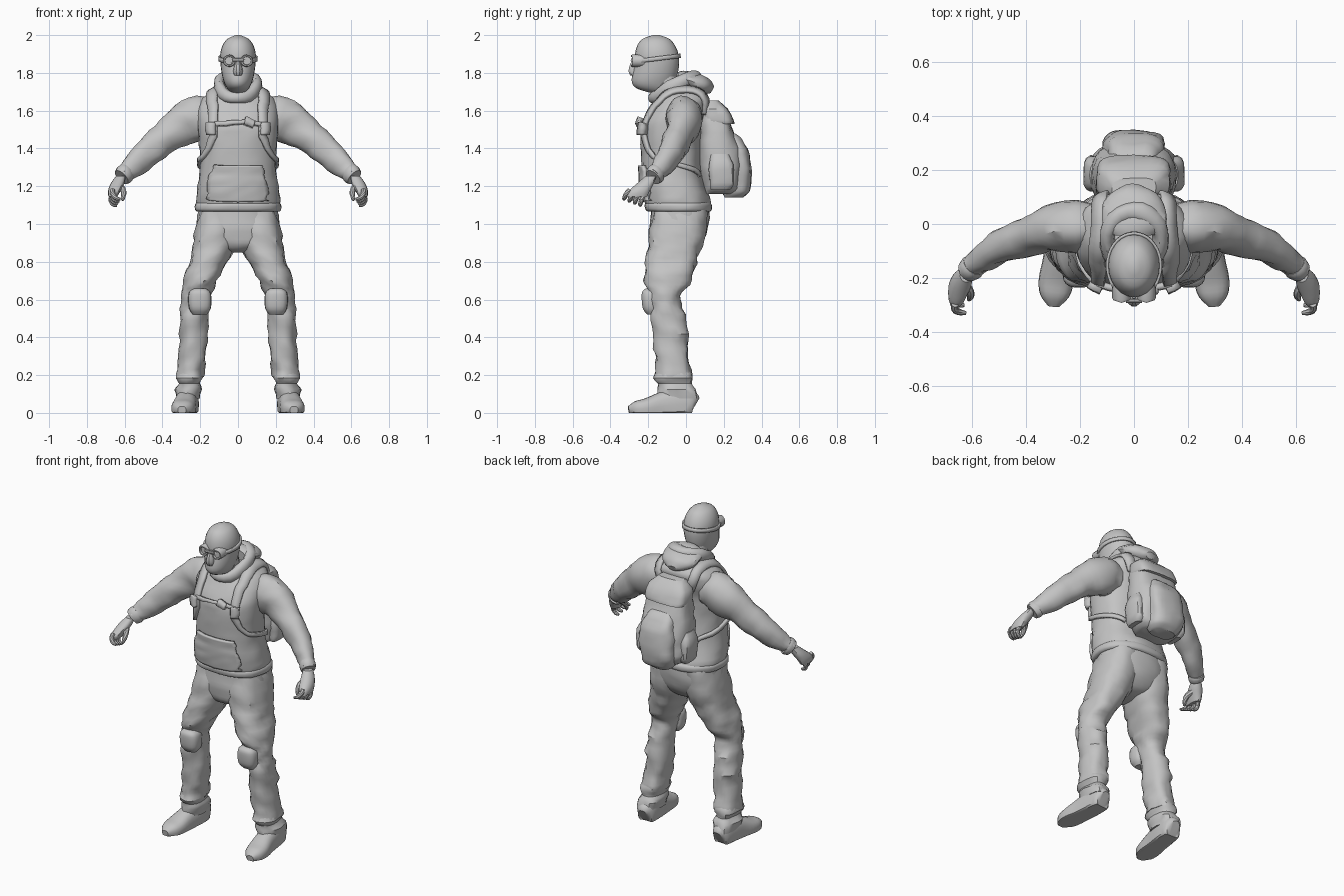
import bpy, bmesh, math
from mathutils import Vector, noise
from mathutils.bvhtree import BVHTree

grey = bpy.data.materials.new("plain grey")
grey.diffuse_color = (0.55, 0.55, 0.55, 1)


def finish(name, bm, angle=35):
    bmesh.ops.recalc_face_normals(bm, faces=bm.faces)
    mesh = bpy.data.meshes.new(name)
    bm.to_mesh(mesh)
    bm.free()
    mesh.materials.append(grey)
    ob = bpy.data.objects.new(name, mesh)
    bpy.context.collection.objects.link(ob)
    bpy.ops.object.select_all(action='DESELECT')
    ob.select_set(True)
    bpy.context.view_layer.objects.active = ob
    bpy.ops.object.shade_smooth_by_angle(angle=math.radians(angle))
    return ob


def spline(rows, steps, closed=False):
    """Catmull-Rom interpolation through rows of numbers."""
    n, out = len(rows), []
    pick = (lambda i: rows[i % n]) if closed else (lambda i: rows[min(max(i, 0), n - 1)])
    for i in range(n if closed else n - 1):
        for k in range(steps):
            t = k / steps
            out.append([0.5 * (2 * b + (c - a) * t + (2 * a - 5 * b + 4 * c - d) * t * t
                               + (3 * b - a - 3 * c + d) * t ** 3)
                        for a, b, c, d in zip(pick(i - 1), pick(i), pick(i + 1), pick(i + 2))])
    return out if closed else out + [list(rows[-1])]


def skin(name, rings, s=1, closed=False, fold=0.0, floor=None, angle=35):
    """Joins rings of points; s mirrors in x, fold crumples the cloth."""
    bm, loops = bmesh.new(), []
    for ring in rings:
        mid = sum(ring, Vector()) / len(ring)
        loop = []
        for p in ring:
            p = p + (p - mid).normalized() * fold * noise.noise(Vector((p.x * 14, p.y * 14, p.z * 20)))
            if floor is not None:
                p.z = max(p.z, floor)
            loop.append(bm.verts.new((p.x * s, p.y, p.z)))
        loops.append(loop)
    n = len(loops[0])
    pairs = list(zip(loops, loops[1:])) + ([(loops[-1], loops[0])] if closed else [])
    for a, b in pairs:
        for i in range(n):
            bm.faces.new((a[i], a[(i + 1) % n], b[(i + 1) % n], b[i]))
    if not closed:
        bm.faces.new(loops[0])
        bm.faces.new(loops[-1])
    return finish(name, bm, angle)


def oval(n, p):
    for i in range(n):
        c, d = math.cos(2 * math.pi * i / n), math.sin(2 * math.pi * i / n)
        yield math.copysign(abs(c) ** (2 / p), c), math.copysign(abs(d) ** (2 / p), d)


def stack(name, rows, n=24, p=2.3, steps=3, **kw):
    """Level rings given by their extents (x0, x1, y0, y1, z)."""
    rings = [[Vector(((a + b) / 2 + (b - a) / 2 * u, (c + d) / 2 + (d - c) / 2 * v, z))
              for u, v in oval(n, p)] for a, b, c, d, z in spline(rows, steps)]
    return skin(name, rings, **kw)


def tube(name, rows, n=14, p=2, steps=3, closed=False, **kw):
    """Rings square to a path: (x, y, z, level radius, upright radius)."""
    rows, rings = spline(rows, steps, closed), []
    m = len(rows)
    for i, r in enumerate(rows):
        a = rows[(i - 1) % m] if closed else rows[max(i - 1, 0)]
        b = rows[(i + 1) % m] if closed else rows[min(i + 1, m - 1)]
        t = (Vector(b[:3]) - Vector(a[:3])).normalized()
        u = t.cross(Vector((0, 0, 1))).normalized()
        v = u.cross(t)
        rings.append([Vector(r[:3]) + u * r[3] * c + v * r[4] * d for c, d in oval(n, p)])
    return skin(name, rings, closed=closed, **kw)


def tree_of(ob):
    bm = bmesh.new()
    bm.from_mesh(ob.data)
    tree = BVHTree.FromBMesh(bm)
    bm.free()
    return tree


def ribbon(name, tree, rows, s=1, across=3, thick=0.014, steps=5, closed=False):
    """A band laid on a surface along (x, y, z, half width)."""
    bm, lines = bmesh.new(), []
    rows = spline(rows, steps, closed)
    for i, r in enumerate(rows):
        t = Vector(rows[(i + 1) % len(rows) if closed else min(i + 1, len(rows) - 1)][:3]) \
            - Vector(rows[i - 1 if closed else max(i - 1, 0)][:3])
        co, no, _, _ = tree.find_nearest(Vector(r[:3]))
        side = t.cross(no).normalized() * r[3]
        line = []
        for k in range(across):
            q, m, _, _ = tree.find_nearest(co + side * (2 * k / (across - 1) - 1))
            q = q + m * thick * 0.5
            line.append(bm.verts.new((q.x * s, q.y, q.z)))
        lines.append(line)
    for a, b in list(zip(lines, lines[1:])) + ([(lines[-1], lines[0])] if closed else []):
        for k in range(across - 1):
            bm.faces.new((a[k], a[k + 1], b[k + 1], b[k]))
    ob = finish(name, bm)
    mod = ob.modifiers.new("thickness", 'SOLIDIFY')
    mod.thickness, mod.offset = thick, 0
    return ob


def sym(rows):
    return [(-w, w, a, b, z) for w, a, b, z in rows]


# Jacket body with hem band
torso = stack("jacket", sym([
    (.215, -.205, .125, 1.085), (.222, -.22, .13, 1.12), (.215, -.23, .105, 1.2), (.2, -.235, .085, 1.3),
    (.205, -.24, .08, 1.42), (.215, -.238, .085, 1.52), (.215, -.2, .11, 1.6), (.19, -.155, .12, 1.665),
    (.13, -.13, .1, 1.705), (.09, -.12, .06, 1.73)]), n=32, fold=.008)
stack("jacket_hem", sym([(.215, -.2, .125, 1.065), (.226, -.215, .135, 1.075), (.228, -.22, .137, 1.1),
                         (.218, -.212, .128, 1.115)]), n=32, fold=.006)
body = tree_of(torso)
ribbon("belly_pouch", body, [(0, -.24, 1.31, .13), (0, -.24, 1.25, .16), (0, -.23, 1.19, .175),
                             (0, -.22, 1.12, .175)], across=13, thick=.02)

# Head in a mask
head = stack("head", sym([
    (.03, -.17, -.1, 1.69), (.055, -.255, -.07, 1.715), (.072, -.285, -.062, 1.745), (.085, -.285, -.045, 1.79),
    (.093, -.272, -.036, 1.85), (.094, -.27, -.04, 1.9), (.082, -.258, -.058, 1.945), (.056, -.23, -.088, 1.98),
    (.012, -.175, -.14, 2.0)]), n=24, p=2)
stack("neck", sym([(.075, -.17, -.02, 1.62), (.068, -.17, -.035, 1.72), (.065, -.18, -.05, 1.78)]), n=16)
stack("nose", sym([(.022, -.295, -.24, 1.785), (.026, -.306, -.24, 1.81), (.016, -.295, -.24, 1.85),
                   (.008, -.275, -.24, 1.875)]), n=10, steps=2)

# Goggles and their strap
skull = tree_of(head)
ring = [(.1 * math.cos(a), -.155 + .12 * math.sin(a), 1.875 + .015 * math.sin(a), .011)
        for a in (i * math.pi / 6 for i in range(12))]
ribbon("goggle_strap", skull, ring, steps=3, thick=.01, closed=True)
tube("goggle_bridge", [(-.03, -.285, 1.868, .008, .01), (.03, -.285, 1.868, .008, .01)], n=8)
for s, side in ((1, "left"), (-1, "right")):
    rim = [(.046 + .028 * math.cos(a), -.272 + .01 * abs(math.cos(a)), 1.864 + .026 * math.sin(a))
           for a in (i * math.pi / 8 for i in range(16))]
    rings = [[Vector((.046 + (x - .046) * k, y + dy, 1.864 + (z - 1.864) * k)) for x, y, z in rim]
             for k, dy in ((1.25, .05), (1.25, -.012), (1.1, -.02), (.85, -.02), (.8, -.008))]
    skin(side + "_goggle", rings, s=s)

# Collar and hood lying on the back
tube("collar", [(0, -.175, 1.665, .025, .03), (.075, -.135, 1.685, .028, .035), (.1, -.05, 1.735, .028, .045),
                (.07, .02, 1.77, .035, .04), (0, .045, 1.775, .04, .038), (-.07, .02, 1.77, .035, .04),
                (-.1, -.05, 1.735, .028, .045), (-.075, -.135, 1.685, .028, .035)], closed=True, fold=.01)
tube("hood", [(0, -.04, 1.765, .08, .035), (0, 0, 1.765, .115, .045), (0, .06, 1.745, .115, .05),
              (0, .11, 1.725, .085, .042), (0, .14, 1.71, .035, .02)], n=20, fold=.012)

# Backpack with front pocket, lid and side pouches
stack("backpack", sym([
    (.11, .1, .25, 1.16), (.145, .09, .285, 1.19), (.16, .075, .3, 1.27), (.155, .07, .285, 1.4),
    (.14, .08, .24, 1.52), (.125, .09, .21, 1.6), (.08, .1, .16, 1.65)]), p=3, fold=.015)
stack("backpack_pocket", sym([
    (.07, .2, .3, 1.14), (.1, .19, .335, 1.175), (.115, .19, .347, 1.26), (.11, .19, .335, 1.37),
    (.095, .19, .3, 1.44), (.07, .19, .26, 1.48)]), p=3.2, fold=.012)
stack("backpack_lid", sym([(.13, .1, .255, 1.53), (.138, .09, .25, 1.55), (.13, .09, .222, 1.61),
                           (.08, .1, .17, 1.655)]), p=3.5, steps=2, fold=.008)

# Trousers seat
stack("trousers_seat", sym([
    (.205, -.18, .12, 1.12), (.212, -.188, .125, 1.03), (.215, -.192, .11, .96), (.18, -.185, .08, .9),
    (.1, -.16, .04, .865), (.04, -.12, -.02, .85)]), n=28, fold=.006)

for s, side in ((1, "left"), (-1, "right")):
    # Arm
    tube(side + "_sleeve", [
        (.13, 0, 1.56, .075, .09), (.2, -.01, 1.56, .098, .118), (.28, -.012, 1.53, .09, .112),
        (.36, -.038, 1.475, .074, .094), (.44, -.062, 1.41, .068, .083), (.52, -.1, 1.34, .058, .072),
        (.585, -.145, 1.28, .044, .054), (.612, -.17, 1.252, .036, .042)], n=18, s=s, fold=.014)
    tube(side + "_cuff", [(.592, -.152, 1.272, .045, .053), (.602, -.163, 1.262, .048, .055),
                          (.616, -.175, 1.247, .042, .047)], s=s, steps=2)
    # Hand
    stack(side + "_palm", [(.595, .645, -.215, -.155, 1.255), (.602, .674, -.26, -.17, 1.215),
                           (.622, .688, -.305, -.19, 1.175), (.64, .686, -.315, -.205, 1.145)], n=14, s=s)
    for i in range(4):
        tube(f"{side}_finger_{i + 1}", [
            (.663, -.22 - .026 * i, 1.165 + .005 * i, .013, .013),
            (.673 - .003 * i, -.235 - .027 * i, 1.13 + .01 * i, .013, .013),
            (.662 - .005 * i, -.242 - .028 * i, 1.105 + .011 * i, .012, .012),
            (.64 - .006 * i, -.243 - .029 * i, 1.098 + .011 * i, .007, .007)], n=8, s=s)
    tube(side + "_thumb", [(.63, -.215, 1.205, .018, .018), (.608, -.25, 1.18, .016, .016),
                           (.606, -.27, 1.15, .013, .013), (.612, -.28, 1.125, .007, .007)], n=8, s=s)
    # Leg
    stack(side + "_trouser_leg", [
        (.01, .2, -.17, .11, 1.08), (.005, .226, -.192, .11, .97), (.012, .24, -.2, .085, .88),
        (.06, .262, -.212, .058, .79), (.11, .286, -.222, .03, .7), (.135, .295, -.2, -.015, .64),
        (.15, .298, -.19, -.028, .58), (.157, .304, -.182, .002, .49), (.165, .31, -.172, .01, .38),
        (.178, .315, -.16, .018, .26), (.182, .325, -.165, .035, .19)], n=22, s=s, fold=.018)
    # Gathered ankle
    stack(side + "_gaiter", [(.19, .31, -.15, .02, .23), (.185, .33, -.168, .042, .185), (.2, .318, -.145, .03, .155),
                             (.195, .333, -.155, .055, .125), (.205, .328, -.145, .058, .075)],
          n=18, s=s, steps=2, fold=.018)
    # Knee pad
    stack(side + "_knee_pad", [(.165, .24, -.205, -.15, .52), (.145, .258, -.228, -.13, .55),
                               (.14, .264, -.235, -.13, .6), (.147, .258, -.233, -.13, .64),
                               (.17, .235, -.215, -.15, .658)], n=18, p=2.8, s=s)
    # Boot
    tube(side + "_boot", [
        (.262, .047, .04, .03, .045), (.263, .03, .045, .052, .075), (.267, -.04, .045, .06, .09),
        (.277, -.13, .035, .06, .075), (.288, -.21, .025, .065, .052), (.294, -.265, .02, .054, .042),
        (.297, -.304, .015, .022, .02)], n=18, p=2.5, s=s, floor=0)
    # Pack straps and side pouch
    ribbon(side + "_shoulder_strap", body, [
        (.11, .13, 1.58, .026), (.125, .06, 1.7, .028), (.14, -.06, 1.72, .03), (.145, -.17, 1.66, .028),
        (.14, -.23, 1.57, .025), (.145, -.24, 1.46, .02), (.19, -.2, 1.37, .012), (.21, -.06, 1.32, .012),
        (.14, .1, 1.27, .012)], s=s, thick=.018)
    stack(side + "_pack_pouch", [(.12, .165, .13, .23, 1.18), (.11, .182, .12, .25, 1.22),
                                 (.11, .186, .12, .25, 1.32), (.11, .16, .13, .23, 1.37)], n=14, p=3, s=s, fold=.01)
    ribbon(side + "_strap_buckle", body, [(.15, -.24, 1.54, .022), (.148, -.24, 1.47, .022)], s=s, thick=.04)

# Chest strap with its clip
ribbon("chest_strap", body, [(-.15, -.25, 1.535, .01), (0, -.25, 1.54, .01), (.15, -.25, 1.535, .01)], thick=.022)
ribbon("chest_clip", body, [(.035, -.25, 1.545, .018), (.085, -.25, 1.53, .018)], thick=.035)
